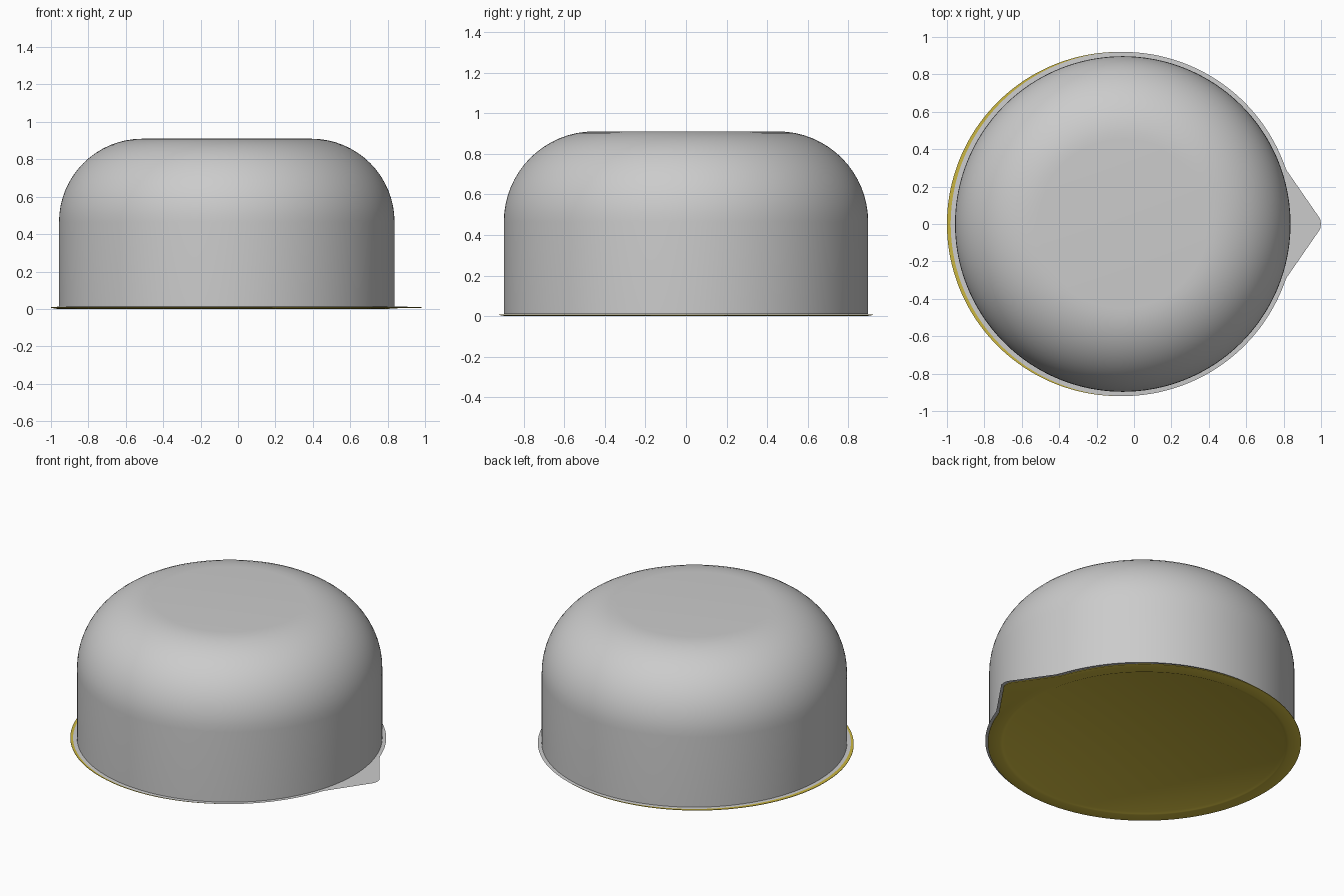
import bpy, bmesh, math

if "Cube" in bpy.data.objects:
    bpy.data.objects.remove(bpy.data.objects["Cube"])

N = 240
R = 0.92          # flange radius
CX = -0.06        # cup centre


def outline_radius(a):
    """Round flange with a pointed, blunt-ended pull tab towards +x."""
    a = abs((a + math.pi) % (2 * math.pi) - math.pi)
    start = math.radians(18.5)
    if a >= start:
        return R
    p0 = (R * math.cos(start), R * math.sin(start))
    p1 = (1.05, 0.035)
    dx, dy = p1[0] - p0[0], p1[1] - p0[1]
    c, s = math.cos(a), math.sin(a)
    slant = (p0[0] * dy - p0[1] * dx) / (c * dy - s * dx)
    return min(slant, 1.06 / c)


def stack(name, cx, rows, cap_start, cap_end):
    """Skin a list of (radius, z) rings; radius None means the tabbed outline."""
    bm = bmesh.new()
    rings = []
    for r, z in rows:
        ring = []
        for i in range(N):
            a = 2 * math.pi * i / N
            q = outline_radius(a) if r is None else r
            ring.append(bm.verts.new((cx + q * math.cos(a), q * math.sin(a), z)))
        rings.append(ring)
    for lo, hi in zip(rings, rings[1:]):
        for i in range(N):
            j = (i + 1) % N
            bm.faces.new((lo[i], lo[j], hi[j], hi[i]))
    if cap_start:
        bm.faces.new(rings[0][::-1])
    if cap_end:
        bm.faces.new(rings[-1])
    me = bpy.data.meshes.new(name)
    bm.to_mesh(me)
    bm.free()
    ob = bpy.data.objects.new(name, me)
    bpy.context.collection.objects.link(ob)
    bpy.ops.object.select_all(action='DESELECT')
    ob.select_set(True)
    bpy.context.view_layer.objects.active = ob
    bpy.ops.object.shade_smooth_by_angle(angle=math.radians(35))
    return ob


# Upturned cup: tabbed flange, straight wall, rounded shoulder, flat top
cup_rows = [(None, 0.011), (0.897, 0.012)]
for k in range(17):
    t = math.pi / 2 * k / 16
    cup_rows.append((0.452 + 0.445 * math.cos(t), 0.465 + 0.445 * math.sin(t)))
stack("cup", CX, cup_rows, False, True)

# Peel-off lid: slightly offset sheet with a raised sealing ring and recessed disc
lid_rows = [(0.82, 0.009), (0.835, 0.002), (0.85, 0.0), (0.885, 0.0),
            (0.905, 0.003), (None, 0.006), (None, 0.009), (0.88, 0.009)]
lid = stack("peel_lid", CX - 0.02, lid_rows, True, False)
mat = bpy.data.materials.new("yellow_foil")
mat.diffuse_color = (0.6, 0.47, 0.05, 1)
mat.use_nodes = True
mat.node_tree.nodes["Principled BSDF"].inputs["Base Color"].default_value = mat.diffuse_color
lid.data.materials.append(mat)
